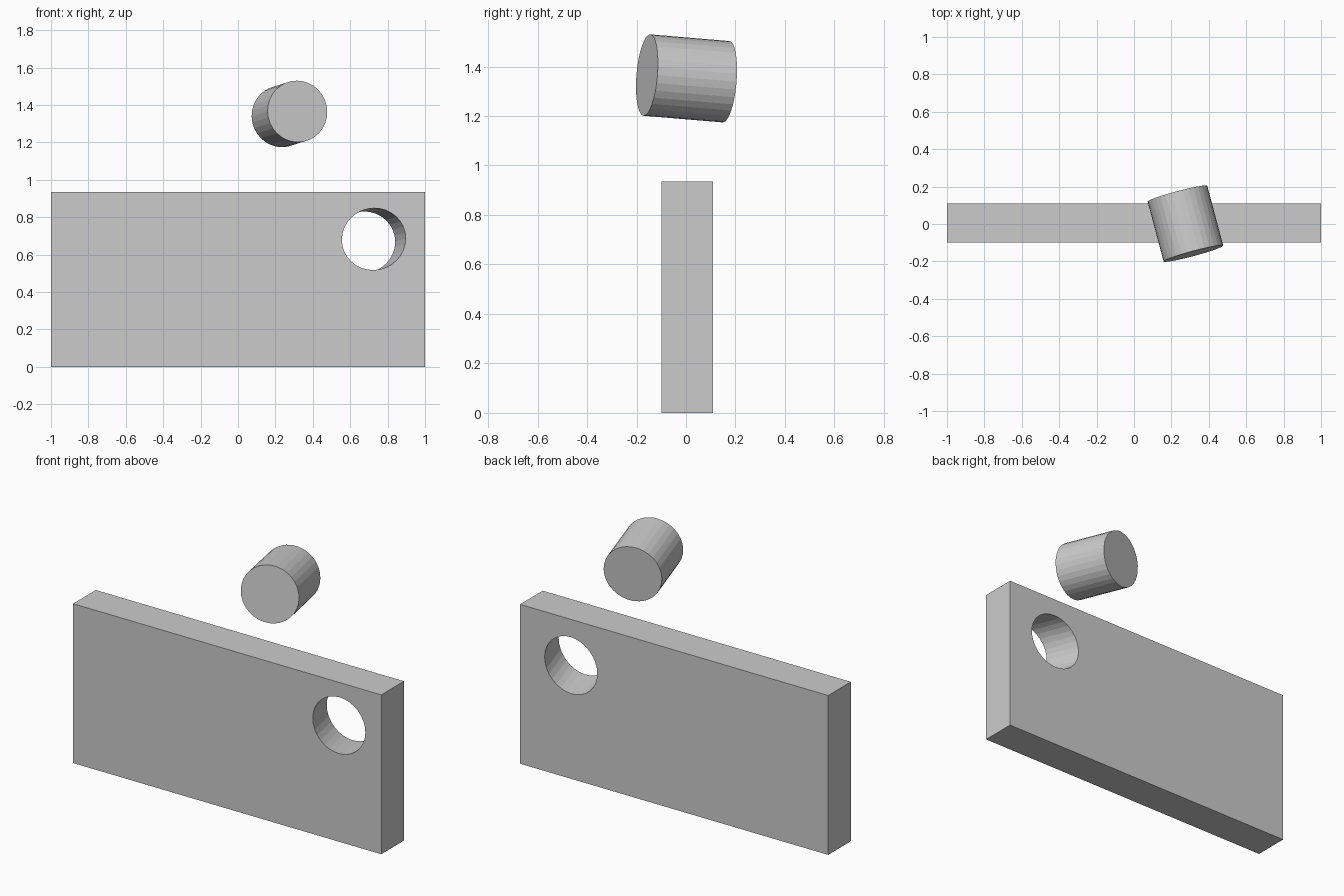
import bpy
from mathutils import Vector

if "Cube" in bpy.data.objects:
    bpy.data.objects.remove(bpy.data.objects["Cube"])

AXIS = Vector((-0.0855, 0.32, -0.027))  # shared tilt of the plug and its hole
RADIUS = 0.165


def tilted_cylinder(name, centre, length):
    bpy.ops.mesh.primitive_cylinder_add(vertices=32, radius=RADIUS, depth=length, location=centre)
    obj = bpy.context.object
    obj.name = name
    obj.rotation_euler = AXIS.to_track_quat('Z', 'Y').to_euler()
    return obj


# Upright rectangular plate
bpy.ops.mesh.primitive_cube_add(size=1, location=(0, 0.005, 0.4675))
plate = bpy.context.object
plate.name = "plate"
plate.scale = (2, 0.21, 0.935)
bpy.ops.object.transform_apply(location=False, rotation=False, scale=True)

# Slanted hole through the plate
cutter = tilted_cylinder("hole_cutter", (0.698, 0.005, 0.674), 0.8)
hole = plate.modifiers.new("hole", 'BOOLEAN')
hole.operation = 'DIFFERENCE'
hole.solver = 'EXACT'
hole.object = cutter
bpy.context.view_layer.objects.active = plate
bpy.ops.object.modifier_apply(modifier="hole")
bpy.data.objects.remove(cutter, do_unlink=True)

# Loose plug floating above the plate
tilted_cylinder("plug", (0.275, 0.002, 1.352), 0.332)
